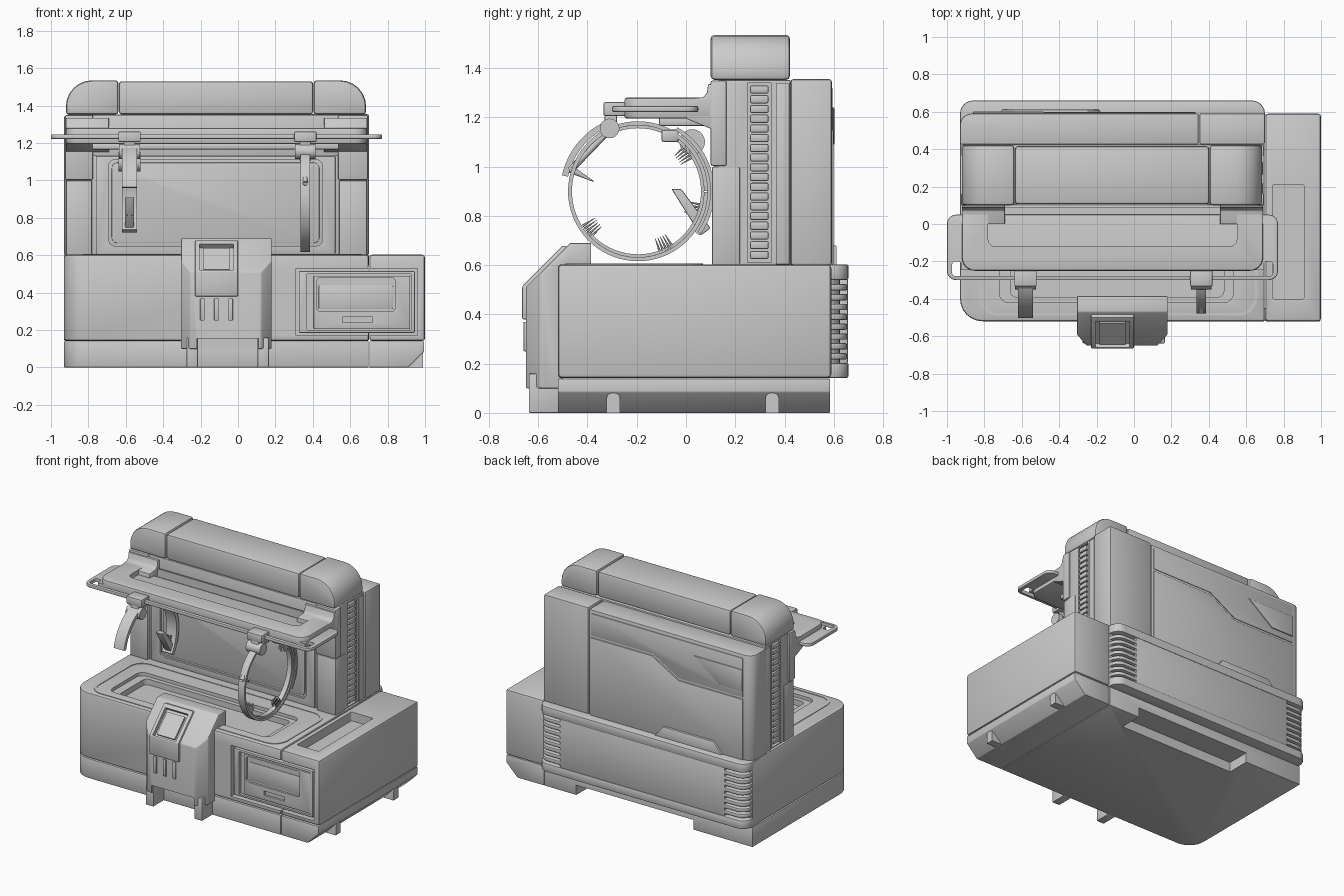
import bpy, bmesh, math
from mathutils import Vector

if "Cube" in bpy.data.objects:
    bpy.data.objects.remove(bpy.data.objects["Cube"])

def rounded(pts, n=6):
    """2D outline; a third value on a point is its fillet radius."""
    out = []
    for i, p in enumerate(pts):
        c = Vector(p[:2])
        r = p[2] if len(p) > 2 else 0
        if not r:
            out.append(c)
            continue
        a = (Vector(pts[i - 1][:2]) - c).normalized()
        b = (Vector(pts[(i + 1) % len(pts)][:2]) - c).normalized()
        half = a.angle(b) / 2
        mid = c + (a + b).normalized() * (r / math.sin(half))
        s, e = c + a * r / math.tan(half) - mid, c + b * r / math.tan(half) - mid
        ang = s.angle_signed(e)
        for k in range(n + 1):
            t = -ang * k / n
            out.append(mid + Vector((s.x * math.cos(t) - s.y * math.sin(t),
                                     s.x * math.sin(t) + s.y * math.cos(t))))
    return out

def apply(o, kind, **kw):
    m = o.modifiers.new(kind, kind)
    for k, v in kw.items():
        setattr(m, k, v)
    bpy.context.view_layer.objects.active = o
    bpy.ops.object.modifier_apply(modifier=m.name)

def prism(name, pts, axis, a, b, bevel=0.0):
    place = {'x': lambda u, v, w: (w, u, v), 'y': lambda u, v, w: (u, w, v),
             'z': lambda u, v, w: (u, v, w)}[axis]
    bm = bmesh.new()
    pts = rounded(pts)
    lo = [bm.verts.new(place(p[0], p[1], a)) for p in pts]
    hi = [bm.verts.new(place(p[0], p[1], b)) for p in pts]
    bm.faces.new(lo)
    bm.faces.new(hi)
    for i in range(len(pts)):
        j = (i + 1) % len(pts)
        bm.faces.new((lo[i], lo[j], hi[j], hi[i]))
    bmesh.ops.recalc_face_normals(bm, faces=bm.faces)
    me = bpy.data.meshes.new(name)
    bm.to_mesh(me)
    o = bpy.data.objects.new(name, me)
    bpy.context.collection.objects.link(o)
    if bevel:
        apply(o, 'BEVEL', width=bevel, segments=2, limit_method='ANGLE', angle_limit=0.6)
    return o

def rect(u0, u1, v0, v1, r=0):
    return [(u0, v0, r), (u1, v0, r), (u1, v1, r), (u0, v1, r)]

def box(name, x0, x1, y0, y1, z0, z1, bevel=0.0):
    return prism(name, rect(x0, x1, y0, y1), 'z', z0, z1, bevel)

def boolean(o, tool, op='DIFFERENCE'):
    apply(o, 'BOOLEAN', object=tool, operation=op, solver='EXACT')
    bpy.data.objects.remove(tool)

def arc(name, cy, cz, r0, r1, a0, a1, x0, x1, n=48):
    t = [math.radians(a0 + (a1 - a0) * i / n) for i in range(n + 1)]
    pts = [(cy + r1 * math.cos(k), cz + r1 * math.sin(k)) for k in t]
    pts += [(cy + r0 * math.cos(k), cz + r0 * math.sin(k)) for k in reversed(t)]
    return prism(name, pts, 'x', x0, x1)

def cylinder(name, p, q, r0, r1=None, n=20):
    p, q = Vector(p), Vector(q)
    bpy.ops.mesh.primitive_cone_add(vertices=n, radius1=r0, radius2=r0 if r1 is None else r1,
                                    depth=(q - p).length, location=(p + q) / 2,
                                    rotation=(q - p).to_track_quat('Z', 'Y').to_euler())
    bpy.context.object.name = name

# base: main body, side box and lower plinth
plan = [(-.93, -.52, .12), (.698, -.52), (.698, .585), (-.93, .585)]
body = prism('base_body', plan, 'z', .142, .603, .012)
side = box('side_box', .702, 1.0, -.52, .59, .142, .603, .015)
plinth = prism('base_plinth', plan, 'z', 0, .139, .004)
boolean(plinth, box('cut', -.47, .45, .42, .7, -.1, .07))
prism('side_plinth', [(.702, 0), (.91, 0), (.995, .085), (.995, .139), (.702, .139)], 'y', -.52, .585, .004)
for y in (-.295, .35):
    prism('side_foot', [(y - .027, 0), (y + .027, 0), (y + .027, .08, .02), (y - .027, .08, .02)], 'x', .85, .99)

# deck: stepped tray and slot in the side box
boolean(body, prism('cut', rect(-.72, .53, -.42, -.06, .05), 'z', .58, .7))
boolean(body, prism('cut', rect(-.66, .48, -.39, -.09, .03), 'z', .54, .7))
rim = prism('deck_seam', rect(-.83, .66, -.49, .07, .1), 'z', .595, .607)
boolean(rim, prism('cut', rect(-.815, .645, -.475, .055, .09), 'z', .5, .7))
boolean(side, prism('cut', rect(.74, .91, -.4, .21, .01), 'z', .54, .7))

# front drawer, nested frames
for o in (body, side):
    boolean(o, box('cut', .31, .96, -.6, -.46, .17, .53))
frame = box('drawer_frame', .325, .945, -.515, -.45, .185, .515, .005)
boolean(frame, box('cut', .37, .925, -.6, -.495, .2, .5))
front = box('drawer_front', .405, .92, -.51, -.47, .205, .49, .005)
boolean(front, prism('cut', rect(.42, .84, .3, .48, .02), 'y', -.6, -.485))
boolean(front, box('cut', .56, .72, -.6, -.49, .24, .27))
box('drawer_grip', .43, .83, -.5, -.48, .31, .44, .008)

# front latch: side profile trimmed by its plan
latch = prism('latch_body', [(-.65, .1), (-.65, .51), (-.47, .69), (-.385, .69), (-.385, .58), (-.5, .58), (-.5, .1)],
              'x', -.31, .18)
boolean(latch, prism('trim', [(-.305, -.38), (-.305, -.59), (-.25, -.655), (.12, -.655), (.18, -.59), (.18, -.38)],
                     'z', 0, 1), 'INTERSECT')
apply(latch, 'BEVEL', width=.006, segments=2, limit_method='ANGLE', angle_limit=.6)
boolean(latch, box('cut', -.22, .11, -.8, -.521, 0, .155))
for x0, x1 in ((-.275, -.215), (.105, .165)):
    box('latch_leg', x0, x1, -.638, -.515, 0, .16, .005)
buckle = prism('latch_buckle', [(-.665, .38), (-.665, .515), (-.5, .68), (-.47, .67), (-.47, .6), (-.6, .38)],
               'x', -.23, 0, .006)
cutpts = [(-.64, .50), (-.50, .64), (-.56, .70), (-.70, .56)]
boolean(buckle, prism('cut', cutpts, 'x', -.205, -.025))
boolean(latch, prism('cut', cutpts, 'x', -.205, -.025))
prism('buckle_window', [(-.635, .515), (-.52, .63), (-.53, .64), (-.645, .525)], 'x', -.185, -.045)
for x in (-.19, -.115, -.04):
    box('latch_rib', x - .012, x + .012, -.66, -.64, .25, .37, .004)

# tower: core, front columns, rear block
core = box('tower_core', -.915, .685, .13, .425, .6, 1.352, .006)
for x0, x1 in ((-.92, -.78), (.54, .69)):
    box('front_column', x0, x1, .105, .22, .6, 1.0, .008)
    box('front_column_top', x0 - .005, x1 + .005, .1, .165, 1.003, 1.35, .008)
box('front_header', -.78, .54, .112, .2, 1.13, 1.35, .005)
panel = box('front_panel', -.76, .52, .115, .2, .605, 1.13, .006)
boolean(panel, prism('cut', rect(-.69, .45, .65, 1.11, .03), 'y', 0, .13))
prism('front_panel_inset', rect(-.675, .435, .665, 1.095, .03), 'y', .122, .15, .004)

# ribbed strips in grooves on both ends
for s, xe in ((-1, -.915), (1, .685)):
    boolean(core, box('cut', xe - .03, xe + .03, .25, .345, .61, 1.34))
    for k in range(18):
        z = .625 + k * .0395
        x0, x1 = sorted((xe - s * .04, xe + s * .004))
        box('end_rib', x0, x1, .26, .335, z, z + .033, .007)
    x0, x1 = sorted((xe - s * .02, xe + s * .008))
    box('end_strip', x0, x1, .365, .42, .603, 1.34, .004)

# rear block and raised back panels
prism('rear_block', [(-.93, .425), (.345, .425), (.345, .59), (-.93, .59, .06)], 'z', .6, 1.345, .008)
box('rear_column', .35, .7, .425, .592, .6, 1.355, .01)
prism('rear_lower_panel', [(.33, .6), (.33, 1.15), (-.15, 1.15), (-.36, 1.03), (-.86, 1.03), (-.86, .6)],
      'y', .58, .598, .004)
prism('rear_upper_panel', [(.33, 1.165), (.33, 1.32), (-.86, 1.32), (-.86, 1.045), (-.365, 1.045), (-.155, 1.165)],
      'y', .58, .595, .004)
prism('rear_corner_badge', [(-.48, 1.24), (-.86, 1.24), (-.86, 1.09), (-.68, 1.09)], 'y', .58, .602, .004)
prism('rear_handle_lug', [(-.18, .6), (-.25, .68), (-.64, .68), (-.71, .6)], 'y', .58, .612, .005)

# wraparound rear bumper with corner fins
def bumper(name, i, z0, z1, bevel):
    prism(name, [(-.93 + i, .5), (.7 - i, .5), (.7 - i, .66 - i, .07), (-.93 + i, .66 - i, .07)], 'z', z0, z1, bevel)
bumper('bumper_top', 0, .54, .603, .008)
bumper('bumper_bottom', 0, .142, .203, .008)
bumper('bumper_core', .035, .2, .545, 0)
for k in range(8):
    z = .217 + k * .04
    bumper('bumper_fin', .006, z, z + .026, .006)
box('bumper_panel', -.76, .53, .6, .657, .2, .545, .006)

# top handle: two round ends and an inset middle
prism('handle_end_left', [(-.92, 1.352), (-.64, 1.352), (-.64, 1.535), (-.92, 1.535, .14)], 'y', .1, .422, .016)
prism('handle_end_right', [(.405, 1.352), (.685, 1.352), (.685, 1.535, .14), (.405, 1.535)], 'y', .1, .422, .016)
box('handle_middle', -.637, .402, .106, .416, 1.352, 1.53, .016)

# shelf tray with brackets and a flat slotted rail
shelf = prism('shelf', [(-.92, -.25, .07), (.69, -.25, .07), (.69, .105), (-.92, .105)], 'z', 1.195, 1.28, .01)
boolean(shelf, prism('cut', rect(-.78, .55, -.12, .085, .04), 'z', 1.225, 1.4))
box('shelf_lip', -.78, .54, -.11, .11, 1.165, 1.2, .008)
for x0, x1 in ((-.92, -.69), (.46, .69)):
    prism('shelf_bracket', [(.11, 1.335), (.09, 1.335), (.085, 1.3), (.07, 1.282), (.0, 1.275), (.0, 1.195), (.06, 1.17), (.11, 1.15)],
          'x', x0, x1, .004)
rail = prism('rail', rect(-1.0, .77, -.3, .05, .05), 'z', 1.222, 1.246, .006)
for c in ((-.972, -.925, -.278, -.2), (.695, .742, -.278, -.2), (-.96, .73, -.278, -.245)):
    boolean(rail, prism('cut', rect(*c, .015), 'z', 1, 1.4))

# clips hanging on the rail
for x in (-.58, .36):
    box('rail_clip', x - .06, x + .06, -.335, -.245, 1.205, 1.262, .008)
    box('clip_stem', x - .03, x + .03, -.33, -.28, 1.13, 1.21, .006)
    cylinder('clip_knob', (x - .055, -.31, 1.155), (x + .055, -.31, 1.155), .04)

# right cuff: closed double ring with bristle clusters
CY, CZ = -.195, .9
arc('cuff_ring', CY, CZ, .268, .284, 0, 359.5, .335, .385, 72)
arc('cuff_inner_band', CY, CZ, .256, .268, -140, 130, .343, .377)
arc('cuff_outer_band', CY + .01, CZ, .284, .3, -35, 60, .335, .385, 20)
box('cuff_hinge', .33, .39, -.1, -.03, 1.1, 1.15, .01)

# left cuff: open, two straps
arc('open_cuff_front', -.2, .9, .285, .31, 112, 168, -.62, -.54, 20)
arc('open_cuff_back', -.2, .9, .285, .312, -35, 48, -.62, -.54, 24)
arc('open_cuff_top', -.2, .9, .262, .28, 45, 115, -.6, -.56, 20)
cylinder('open_cuff_knob', (-.64, .025, 1.1), (-.52, .025, 1.1), .052)
prism('open_cuff_buckle', [(-.06, .91), (-.02, .91), (.1, .75), (.06, .72)], 'x', -.605, -.555, .006)
cylinder('front_spike', (.36, -.47, .99), (.36, -.375, .94), .016, .002)
cylinder('front_strap_end', (.36, -.33, 1.13), (.36, -.47, .985), .014)
for x, deg in ((.36, 38), (.36, 218), (-.58, -18), (.36, -64)):
    for k in range(-2, 3):
        a = math.radians(deg + k * 3)
        d = Vector((0, math.cos(a), math.sin(a)))
        c = Vector((x, CY, CZ))
        for dx in (-.013, .013):
            off = Vector((dx, 0, 0))
            cylinder('bristle', c + d * .265 + off, c + d * .205 + off, .006, .001, 6)

# soft shading with crisp edges
for o in bpy.context.scene.objects:
    o.select_set(o.type == 'MESH')
bpy.context.view_layer.objects.active = body
bpy.ops.object.shade_smooth_by_angle(angle=math.radians(30))
